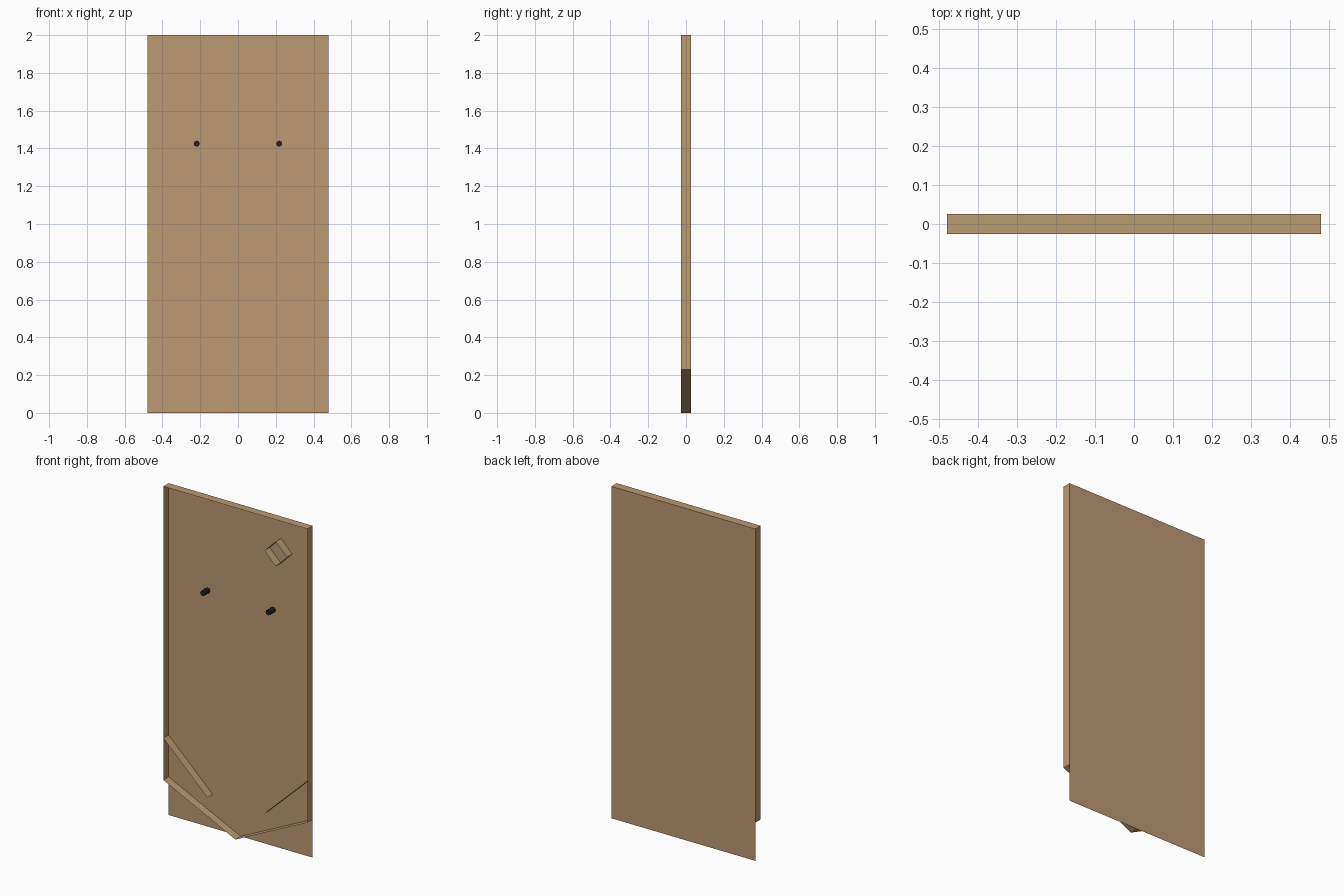
import bpy
import math

cube = bpy.data.objects.get("Cube")
if cube:
    bpy.data.objects.remove(cube, do_unlink=True)

W, H, D = 0.48, 2.0, 0.0255    # half width, height, half depth
FLOOR = 0.23                   # height where the sloped floor meets the walls


def material(name, rgb):
    m = bpy.data.materials.new(name)
    m.use_nodes = True
    m.diffuse_color = (*rgb, 1)
    m.node_tree.nodes["Principled BSDF"].inputs["Base Color"].default_value = (*rgb, 1)
    return m


wood = material("light wood", (0.5, 0.325, 0.17))
black = material("peg black", (0.018, 0.018, 0.022))


def add_mesh(name, verts, faces, mat):
    mesh = bpy.data.meshes.new(name)
    mesh.from_pydata(verts, [], faces)
    mesh.materials.append(mat)
    obj = bpy.data.objects.new(name, mesh)
    bpy.context.collection.objects.link(obj)
    return obj


def strip(name, path, closed=False):
    """Thin sheet that follows an x-z path across the depth of the tray."""
    n = len(path)
    verts = [(x, y, z) for y in (-D, D) for x, z in path]
    faces = []
    for i in range(n if closed else n - 1):
        j = (i + 1) % n
        faces.append((i, j, n + j, n + i))
    return add_mesh(name, verts, faces, wood)


# Back panel, open towards the front
add_mesh("back_panel", [(-W, D, 0), (W, D, 0), (W, D, H), (-W, D, H)],
         [(0, 1, 2, 3)], wood)

# Rim and V-shaped floor
strip("top_wall", [(W, H), (-W, H)])
strip("funnel_floor", [(-W, FLOOR), (0, 0), (W, FLOOR)])

# Mirrored walls, ramps and pegs
for side, s in (("left", 1), ("right", -1)):
    strip(side + "_wall", [(s * W, FLOOR), (s * W, H)])
    strip(side + "_ramp", [(s * W, 0.482), (s * 0.187, 0.203)])
    bpy.ops.mesh.primitive_cylinder_add(
        vertices=8, radius=0.016, depth=2 * D - 0.001,
        location=(s * 0.218, -0.0005, 1.425), rotation=(math.pi / 2, 0, 0))
    peg = bpy.context.object
    peg.name = side + "_peg"
    peg.data.materials.append(black)

# Tilted square bumper, open at the front
cx, cz, r = 0.269, 1.793, 0.075
strip("diamond_bumper", [(cx - r, cz), (cx, cz - r), (cx + r, cz), (cx, cz + r)], True)
